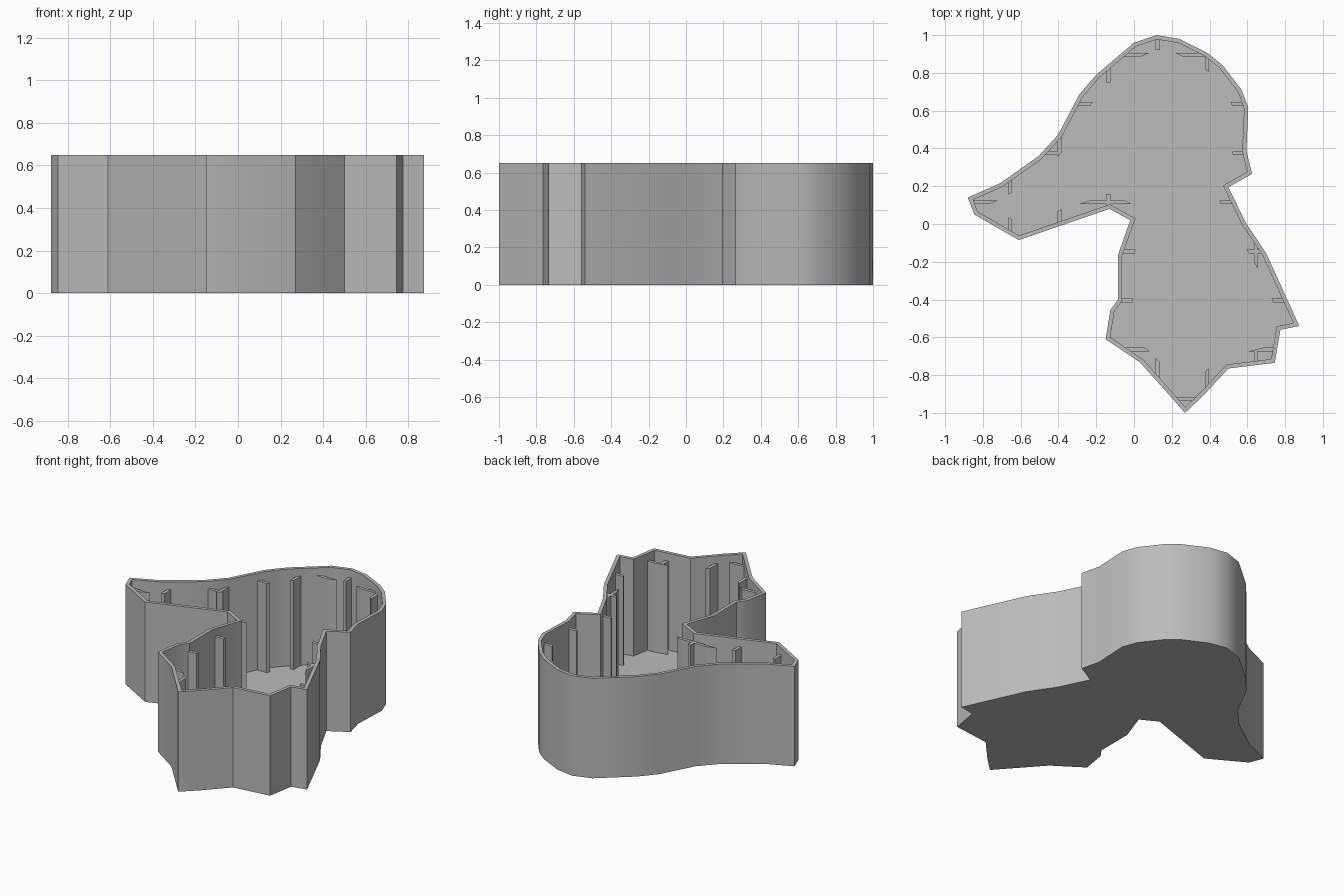
import bpy
import bmesh
import math
from mathutils import Vector
from mathutils.geometry import intersect_point_line

if "Cube" in bpy.data.objects:
    bpy.data.objects.remove(bpy.data.objects["Cube"], do_unlink=True)

HEIGHT, WALL, FLOOR = 0.65, 0.022, 0.02
RIB_TOP, RIB_REACH, RIB_HALF, PITCH = 0.6, 0.077, 0.01, 0.26

# Outline of the tray, clockwise from the crown
OUTLINE = [Vector(p) for p in (
    (.12, 1), (.24, .98), (.39, .905), (.47, .84), (.57, .71), (.605, .615),
    (.595, .385), (.625, .265), (.5, .195), (.59, .01), (.7, -.155),
    (.875, -.54), (.775, -.56), (.745, -.735), (.5, -.765), (.365, -.91),
    (.27, -1), (.035, -.735), (-.15, -.61), (-.125, -.455), (-.085, -.4),
    (-.085, -.165), (-.02, .02), (-.13, .08), (-.61, -.085), (-.845, .05),
    (-.88, .14), (-.71, .215), (-.505, .36), (-.4, .475), (-.29, .685),
    (-.2, .79), (0, .96))]
EDGES = list(zip(OUTLINE, OUTLINE[1:] + OUTLINE[:1]))

grey = bpy.data.materials.new("plain grey")
grey.use_nodes = True
grey.diffuse_color = (0.5, 0.5, 0.5, 1)
grey.node_tree.nodes["Principled BSDF"].inputs["Base Color"].default_value = grey.diffuse_color


def make_object(name, bm):
    bmesh.ops.recalc_face_normals(bm, faces=bm.faces)
    mesh = bpy.data.meshes.new(name)
    bm.to_mesh(mesh)
    bm.free()
    mesh.materials.append(grey)
    obj = bpy.data.objects.new(name, mesh)
    bpy.context.collection.objects.link(obj)
    return obj


def ring(bm, points, z):
    return [bm.verts.new((p.x, p.y, z)) for p in points]


def bridge(bm, a, b):
    for i in range(len(a)):
        j = (i + 1) % len(a)
        bm.faces.new((a[i], a[j], b[j], b[i]))


def inset(points, distance):
    """Mitred inward offset of a clockwise outline."""
    result = []
    for i, p in enumerate(points):
        d1 = (p - points[i - 1]).normalized()
        d2 = (points[(i + 1) % len(points)] - p).normalized()
        n1, n2 = Vector((d1.y, -d1.x)), Vector((d2.y, -d2.x))
        result.append(p + (n1 + n2) * distance / (1 + n1.dot(n2)))
    return result


def in_rib_band(p):
    """True when p is inside the outline and close to the wall."""
    inside, nearest = False, math.inf
    for a, b in EDGES:
        if (a.y > p.y) != (b.y > p.y):
            if p.x < a.x + (p.y - a.y) * (b.x - a.x) / (b.y - a.y):
                inside = not inside
        t = intersect_point_line(p, a, b)[1]
        nearest = min(nearest, (p - a.lerp(b, max(0, min(1, t)))).length)
    return inside and WALL / 2 < nearest < RIB_REACH


def point_on(axis, offset, along):
    return Vector((offset, along)) if axis == 0 else Vector((along, offset))


def runs(axis, offset, step=0.004):
    """Stretches of a grid line lying in the band beside the wall."""
    found, start = [], None
    for i in range(-255, 256):
        t = i * step
        hit = in_rib_band(point_on(axis, offset, t))
        if hit and start is None:
            start = t
        elif not hit and start is not None:
            found.append((start, t))
            start = None
    return found


# Tray shell: outer wall, rim, inner wall, floor and underside
bm = bmesh.new()
inner = inset(OUTLINE, WALL)
loops = [ring(bm, OUTLINE, 0), ring(bm, OUTLINE, HEIGHT),
         ring(bm, inner, HEIGHT), ring(bm, inner, FLOOR)]
for lower, upper in zip(loops, loops[1:]):
    bridge(bm, lower, upper)
bm.faces.new(loops[0])
bm.faces.new(loops[-1])
tray = make_object("tray_shell", bm)
bpy.context.view_layer.objects.active = tray
tray.select_set(True)
bpy.ops.object.shade_smooth_by_angle(angle=math.radians(30))

# Upright ribs: a square grid of plates kept only beside the wall
bm = bmesh.new()
for axis, first, count in ((0, -0.655, 6), (1, -0.925, 8)):
    for k in range(count):
        line = first + k * PITCH
        sides = [runs(axis, line + s * RIB_HALF) for s in (-1, 1)]
        if len(sides[0]) != len(sides[1]):
            middle = runs(axis, line)
            sides = [middle, middle]
        for (a0, a1), (b0, b1) in zip(*sides):
            low, high = line - RIB_HALF, line + RIB_HALF
            corners = [point_on(axis, low, a0), point_on(axis, low, a1),
                       point_on(axis, high, b1), point_on(axis, high, b0)]
            base, top = ring(bm, corners, FLOOR), ring(bm, corners, RIB_TOP)
            bridge(bm, base, top)
            bm.faces.new(base)
            bm.faces.new(top)
make_object("wall_ribs", bm)
